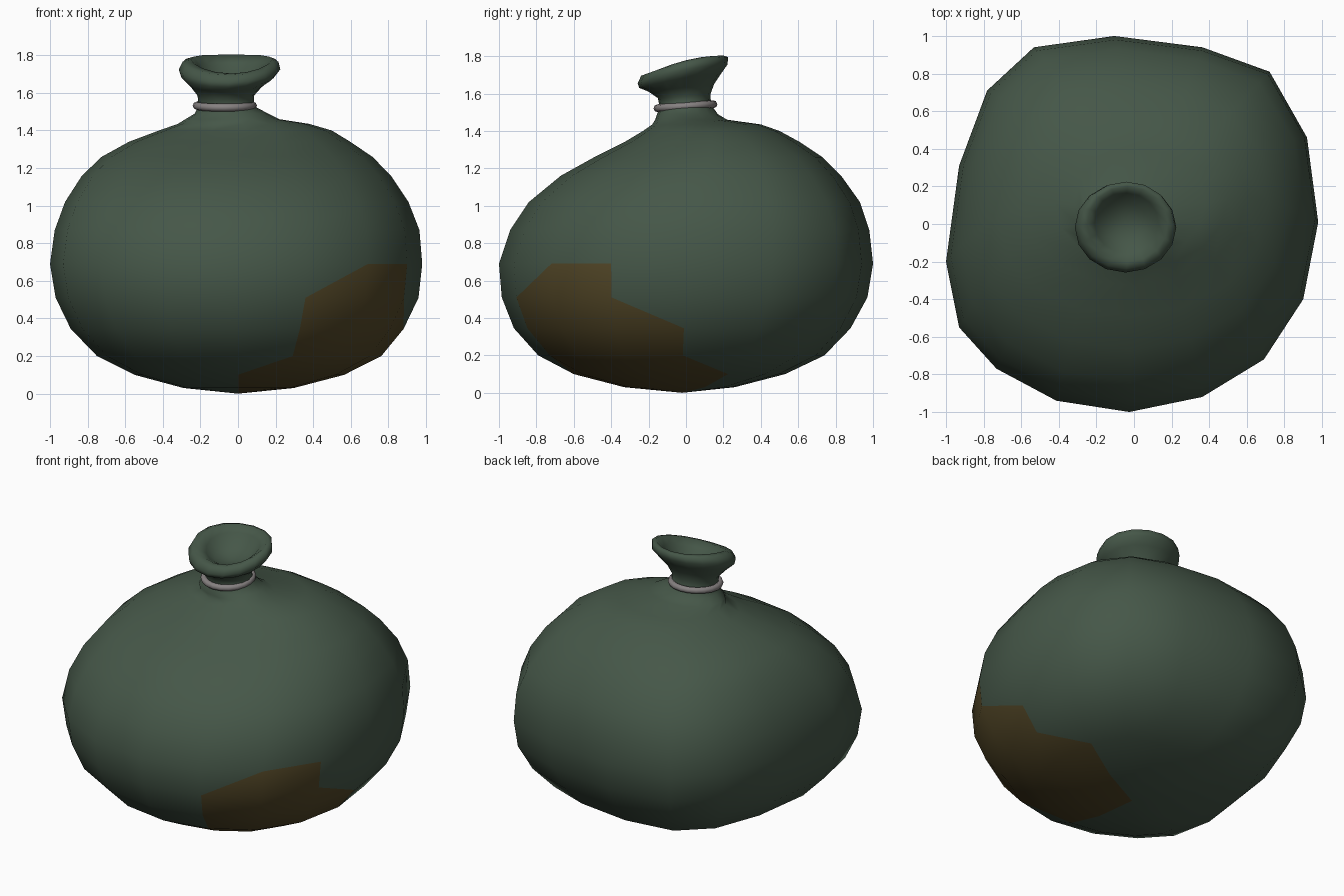
import bpy, math

if "Cube" in bpy.data.objects:
    bpy.data.objects.remove(bpy.data.objects["Cube"])

def material(name, rgb):
    m = bpy.data.materials.new(name)
    m.diffuse_color = (*rgb, 1)
    m.use_nodes = True
    m.node_tree.nodes["Principled BSDF"].inputs["Base Color"].default_value = m.diffuse_color
    return m

green = material("green_cloth", (0.06, 0.095, 0.065))
brown = material("brown_patch", (0.085, 0.062, 0.02))
grey = material("tie_grey", (0.24, 0.22, 0.22))

# Lumpy plan outline of the sack, counter-clockwise from the front
PLAN = [(-.02, -1), (.37, -.92), (.7, -.72), (.91, -.4), (.99, .01), (.93, .46),
        (.73, .81), (.37, .94), (-.1, 1), (-.53, .94), (-.78, .71), (-.93, .31),
        (-1, -.2), (-.93, -.55), (-.73, -.77), (-.41, -.94)]
N = len(PLAN)

# Body levels: z, xmin, xmax, ymin, ymax, roundness
BODY = [
    (.03, -.29, .30, -.33, .26, 0), (.10, -.55, .57, -.60, .53, 0),
    (.20, -.75, .77, -.79, .74, 0), (.345, -.89, .89, -.92, .88, 0),
    (.51, -.97, .97, -.985, .97, 0), (.69, -1, .99, -1, 1, 0),
    (.87, -.975, .975, -.94, .98, 0), (1.02, -.92, .915, -.84, .93, .1),
    (1.16, -.83, .82, -.67, .83, .2), (1.26, -.725, .72, -.49, .73, .3),
    (1.34, -.58, .60, -.33, .61, .5), (1.40, -.42, .50, -.23, .50, .7),
    (1.435, -.32, .38, -.18, .40, .9), (1.46, -.28, .22, -.165, .22, 1),
    (1.49, -.23, .16, -.155, .17, 1)]
# Neck and rolled mouth: z, xmin, xmax, ymin, ymax, tilt, saddle
MOUTH = [
    (1.53, -.21, .085, -.14, .135, .01, 0), (1.585, -.215, .085, -.15, .13, .01, 0),
    (1.63, -.25, .125, -.20, .15, .02, 0), (1.68, -.30, .19, -.25, .19, .04, -.01),
    (1.725, -.315, .225, -.258, .222, .05, -.02), (1.765, -.295, .215, -.24, .225, .05, -.02),
    (1.778, -.25, .18, -.20, .20, .05, -.025), (1.74, -.21, .13, -.155, .165, .04, -.02),
    (1.67, -.16, .07, -.10, .11, .02, 0)]

def ring(z, x0, x1, y0, y1, rnd, tilt=0, saddle=0):
    pts = []
    for k, (px, py) in enumerate(PLAN):
        a = math.tau * k / N - math.pi / 2
        c, s = math.cos(a), math.sin(a)
        u, v = px + (c - px) * rnd, py + (s - py) * rnd
        pts.append(((x0 + x1) / 2 + u * (x1 - x0) / 2, (y0 + y1) / 2 + v * (y1 - y0) / 2,
                    z + tilt * s + saddle * s * s))
    return pts

rows = [ring(*r) for r in BODY] + [ring(*r[:5], 1, *r[5:]) for r in MOUTH]
verts = [p for r in rows for p in r] + [(0, -.02, 0), (-.045, .005, 1.645)]
bottom, pit = len(verts) - 2, len(verts) - 1

# Brown patch: full quads per level, and quads cut on a diagonal
FULL = {0: range(5), 1: (1, 2, 3), 2: (1, 2, 3), 3: (1, 2), 4: (2,)}
LOWER_RIGHT, LOWER_LEFT = {(1, 0), (4, 1)}, {(1, 4), (3, 3)}

faces, mats = [], []
def add(face, mat=0):
    faces.append(face)
    mats.append(mat)

for k in range(N):
    n = (k + 1) % N
    add((bottom, n, k), int(k < 5))
    for r in range(len(rows) - 1):
        a, b, c, d = r * N + k, r * N + n, (r + 1) * N + n, (r + 1) * N + k
        if (r, k) in LOWER_RIGHT:
            add((a, b, c), 1)
            add((a, c, d))
        elif (r, k) in LOWER_LEFT:
            add((a, b, d), 1)
            add((b, c, d))
        else:
            add((a, b, c, d), int(k in FULL.get(r, ())))
    top = (len(rows) - 1) * N
    add((top + k, top + n, pit))

# Sack
mesh = bpy.data.meshes.new("sack")
mesh.from_pydata(verts, [], faces)
mesh.materials.append(green)
mesh.materials.append(brown)
for p, m in zip(mesh.polygons, mats):
    p.material_index = m
    p.use_smooth = True
mesh.update()
sack = bpy.data.objects.new("sack", mesh)
bpy.context.collection.objects.link(sack)

# Tie around the neck
bpy.ops.mesh.primitive_torus_add(major_segments=20, minor_segments=8, major_radius=.15,
                                 minor_radius=.021, location=(-.07, -.003, 1.532),
                                 rotation=(.07, 0, 0))
tie = bpy.context.object
tie.name = "neck_tie"
tie.data.materials.append(grey)
bpy.ops.object.shade_smooth()
